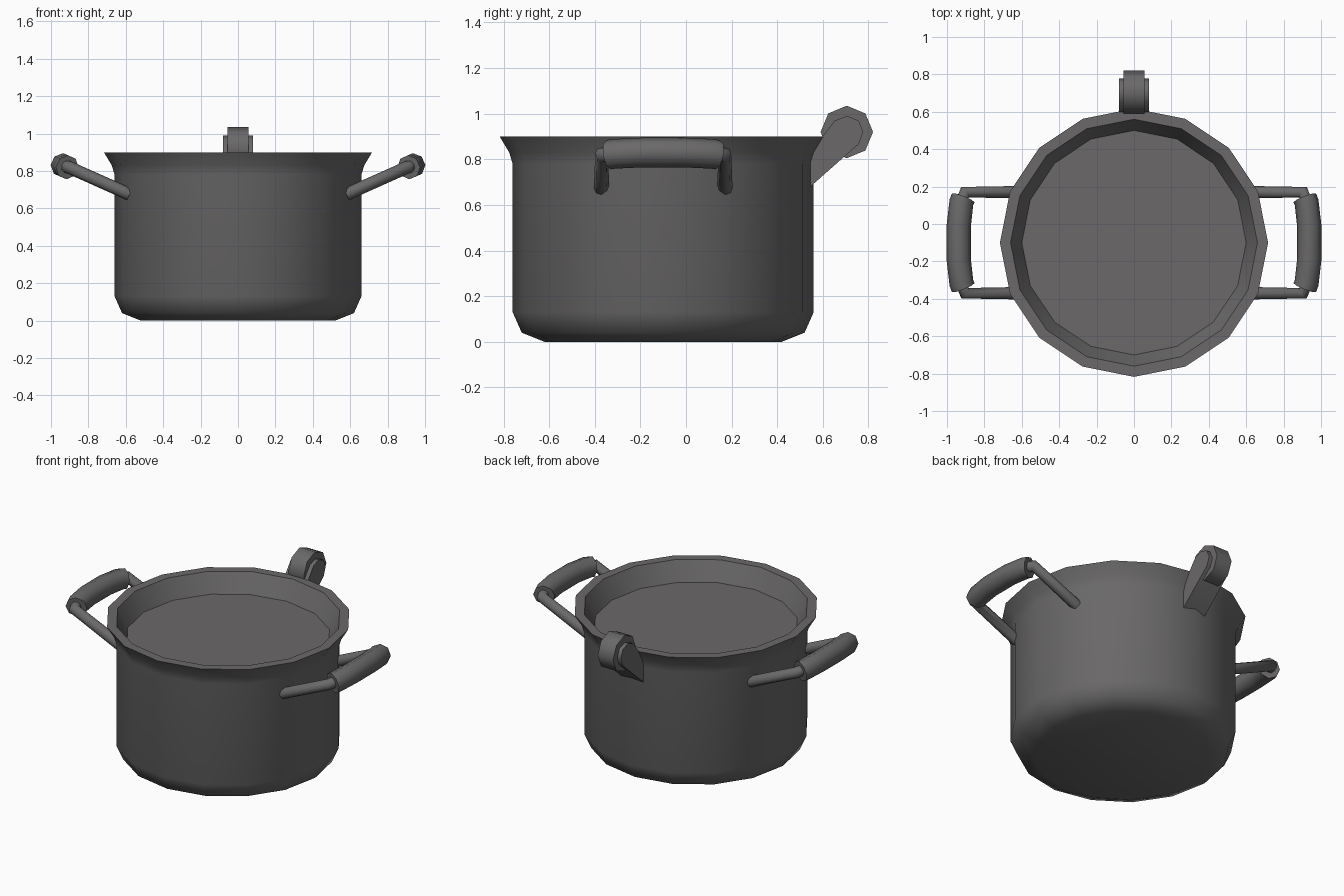
import bpy, bmesh
from math import cos, sin, pi, radians

if "Cube" in bpy.data.objects:
    bpy.data.objects.remove(bpy.data.objects["Cube"])

CY = -0.10  # pot axis lies slightly forward of the origin

dark = bpy.data.materials.new("dark_metal")
dark.diffuse_color = (0.145, 0.14, 0.142, 1)
dark.use_nodes = True
dark.node_tree.nodes["Principled BSDF"].inputs["Base Color"].default_value = dark.diffuse_color


def dress(ob, angle):
    """Give the part its material and smooth shading with sharp edges."""
    ob.data.materials.append(dark)
    select(ob)
    bpy.ops.object.shade_smooth_by_angle(angle=radians(angle))


def select(ob):
    bpy.ops.object.select_all(action='DESELECT')
    ob.select_set(True)
    bpy.context.view_layer.objects.active = ob


def finish(name, bm, angle):
    bmesh.ops.recalc_face_normals(bm, faces=bm.faces)
    me = bpy.data.meshes.new(name)
    bm.to_mesh(me)
    bm.free()
    ob = bpy.data.objects.new(name, me)
    bpy.context.collection.objects.link(ob)
    dress(ob, angle)


def lathe(name, profile, n, angle):
    bm = bmesh.new()
    rings = [[bm.verts.new((r * cos(2 * pi * i / n), CY + r * sin(2 * pi * i / n), z))
              for i in range(n)] for r, z in profile]
    for a, b in zip(rings, rings[1:]):
        for i in range(n):
            j = (i + 1) % n
            bm.faces.new((a[i], a[j], b[j], b[i]))
    bm.faces.new(rings[0])
    bm.faces.new(rings[-1])
    finish(name, bm, angle)


def plate(name, outline, half, angle):
    """Extrude a (y, z) outline across x."""
    bm = bmesh.new()
    face = bm.faces.new([bm.verts.new((-half, y, z)) for y, z in outline])
    ext = bmesh.ops.extrude_face_region(bm, geom=[face])
    for v in ext['geom']:
        if isinstance(v, bmesh.types.BMVert):
            v.co.x = half
    finish(name, bm, angle)


def tube(name, points, radius):
    """Eight-sided capped tube along a path."""
    cu = bpy.data.curves.new(name, 'CURVE')
    cu.dimensions = '3D'
    cu.bevel_depth = radius
    cu.bevel_resolution = 2
    cu.use_fill_caps = True
    sp = cu.splines.new('POLY')
    sp.points.add(len(points) - 1)
    for p, co in zip(sp.points, points):
        p.co = (*co, 1)
    ob = bpy.data.objects.new(name, cu)
    bpy.context.collection.objects.link(ob)
    select(ob)
    bpy.ops.object.convert(target='MESH')
    dress(bpy.context.object, 60)


# pot body with flared rim and the flat surface just inside it
lathe("pot_body", [(0.52, 0), (0.62, 0.04), (0.66, 0.13), (0.66, 0.78), (0.675, 0.83),
                   (0.717, 0.90), (0.66, 0.90), (0.60, 0.78)], 16, 55)

# side handles: bent rod plus thick grip, mirrored left and right
rod_half = [(0.58, 0.27, 0.675), (0.905, 0.27, 0.82), (0.922, 0.22, 0.825), (0.937, 0.09, 0.83)]
grip_half = [(0.913, 0.24, 0.82), (0.923, 0.215, 0.824), (0.937, 0.09, 0.83)]


def symmetric(half, s):
    return ([(s * x, CY + y, z) for x, y, z in half] +
            [(s * x, CY - y, z) for x, y, z in reversed(half)])


for side, s in (("right", 1), ("left", -1)):
    tube("handle_rod_" + side, symmetric(rod_half, s), 0.034)
    tube("handle_grip_" + side, symmetric(grip_half, s), 0.065)

# back knob: octagonal wheel held by a wider, tapering bracket
wheel = [(0.705 + 0.115 * cos(i * pi / 4), 0.92 + 0.115 * sin(i * pi / 4)) for i in range(8)]
plate("knob_wheel", wheel, 0.055, 50)
bracket = [(0.545, 0.68), (0.758, 0.868), (0.777, 0.92), (0.757, 0.97), (0.705, 0.99),
           (0.652, 0.97), (0.545, 0.83)]
plate("knob_bracket", bracket, 0.08, 50)
